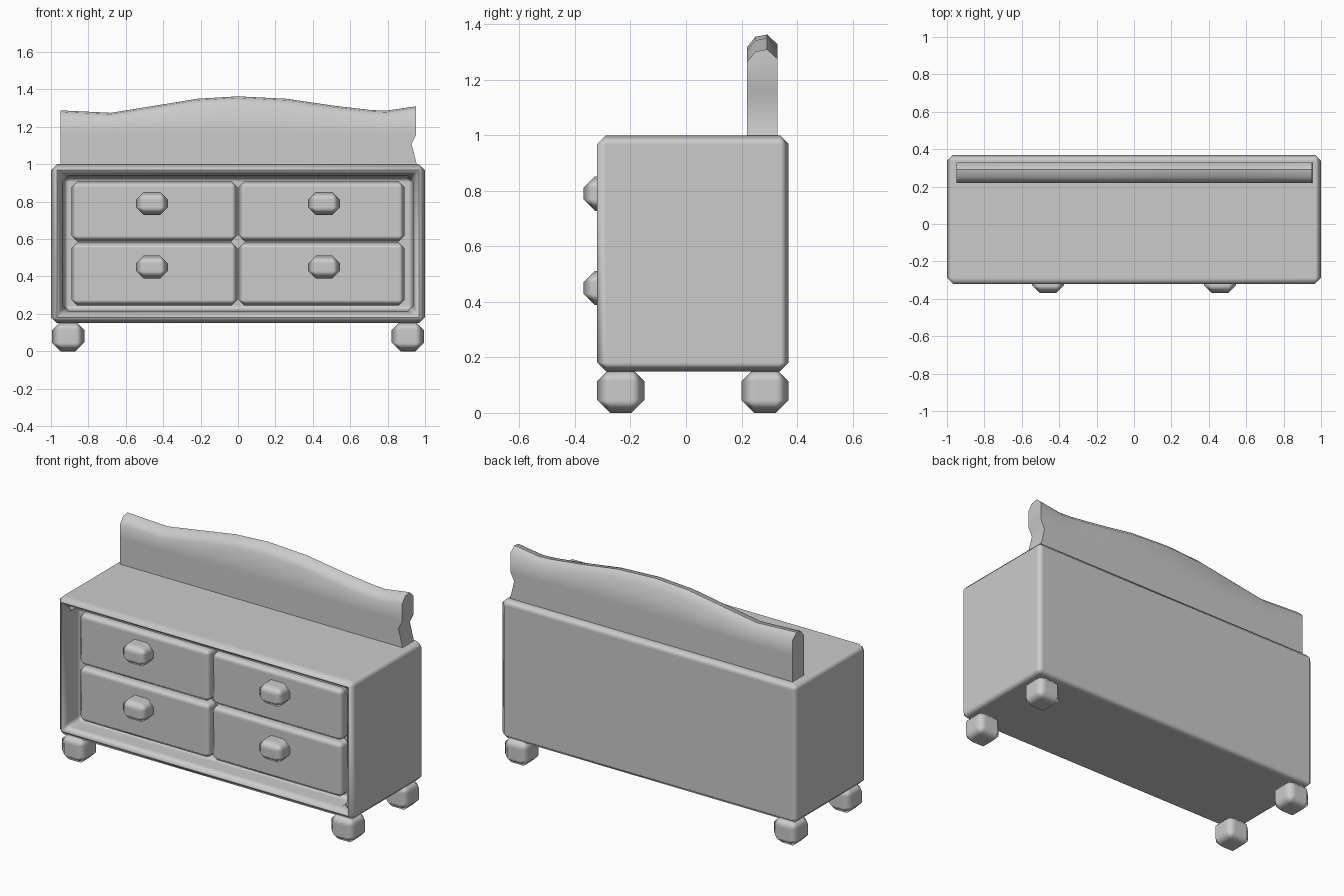
import bpy, bmesh
from mathutils import Vector

if "Cube" in bpy.data.objects:
    bpy.data.objects.remove(bpy.data.objects["Cube"])


def finish(name, bm, bevel=0.0):
    """Turn a bmesh into a smooth-shaded object with chamfered edges."""
    bmesh.ops.recalc_face_normals(bm, faces=bm.faces)
    mesh = bpy.data.meshes.new(name)
    bm.to_mesh(mesh)
    bm.free()
    obj = bpy.data.objects.new(name, mesh)
    bpy.context.collection.objects.link(obj)
    for p in mesh.polygons:
        p.use_smooth = True
    if bevel:
        mod = obj.modifiers.new("chamfer", 'BEVEL')
        mod.width = bevel
        mod.segments = 1
        mod.limit_method = 'ANGLE'
        mod.harden_normals = True
    return obj


def box_mesh(lo, hi):
    """Box between two opposite corners."""
    bm = bmesh.new()
    bmesh.ops.create_cube(bm, size=1)
    lo, hi = Vector(lo), Vector(hi)
    for v in bm.verts:
        v.co = Vector([lo[i] + (v.co[i] + 0.5) * (hi[i] - lo[i]) for i in range(3)])
    return bm


def box(name, lo, hi, bevel):
    return finish(name, box_mesh(lo, hi), bevel)


# Cabinet: box with a framed recess in the front
FRONT, BACK = -0.32, 0.37
bm = box_mesh((-1, FRONT, 0.15), (1, BACK, 1.0))
bm.normal_update()
front = min(bm.faces, key=lambda f: f.calc_center_median().y)
bmesh.ops.inset_region(bm, faces=[front], thickness=0.09)
ext = bmesh.ops.extrude_discrete_faces(bm, faces=[front])
bmesh.ops.translate(bm, verts=ext['faces'][0].verts, vec=(0, 0.13, 0))
finish("cabinet", bm, 0.036)

# Drawers with knobs, mirrored left and right
for row, lo, hi, knob_z in (("upper", 0.588, 0.908, 0.79), ("lower", 0.245, 0.582, 0.45)):
    for side, s in (("left", -1), ("right", 1)):
        xs = sorted((s * 0.004, s * 0.89))
        box(f"{row}_{side}_drawer", (xs[0], -0.275, lo), (xs[1], -0.17, hi), 0.03)
        x = s * 0.46
        box(f"{row}_{side}_knob", (x - 0.085, -0.37, knob_z - 0.062),
            (x + 0.085, -0.235, knob_z + 0.062), 0.042)

# Chunky faceted feet
for end, y in (("front", -0.235), ("back", 0.285)):
    for side, x in (("left", -0.908), ("right", 0.908)):
        box(f"{end}_{side}_foot", (x - 0.086, y - 0.085, 0),
            (x + 0.086, y + 0.085, 0.16), 0.046)

# Wavy backboard: cross-section lofted along x, with a notch in the right end
wave = [(-0.95, 1.288), (-0.68, 1.275), (-0.45, 1.312), (-0.22, 1.35), (0, 1.363),
        (0.26, 1.35), (0.52, 1.312), (0.71, 1.29), (0.79, 1.286), (0.953, 1.31)]
bm = bmesh.new()
rings = []
for i, (x, t) in enumerate(wave):
    notch = i == len(wave) - 1
    levels = [(0.99, 0.005), (1.11, -0.025), (1.16, 0)]
    section = [(0.22, z, d) for z, d in levels]
    section += [(0.22, t - 0.045, 0), (0.25, t - 0.008, 0),
                (0.292, t, 0), (0.33, t - 0.035, 0)]
    section += [(0.33, z, d) for z, d in reversed(levels)]
    rings.append([bm.verts.new((x + (d if notch else 0), y, z)) for y, z, d in section])
n = len(rings[0])
for a, b in zip(rings, rings[1:]):
    for i in range(n):
        j = (i + 1) % n
        bm.faces.new((a[i], a[j], b[j], b[i]))
for ring in (rings[0], rings[-1]):
    for i in range(n // 2 - 1):
        bm.faces.new((ring[i], ring[i + 1], ring[n - 2 - i], ring[n - 1 - i]))
board = finish("backboard", bm)
bpy.ops.object.select_all(action='DESELECT')
board.select_set(True)
bpy.context.view_layer.objects.active = board
bpy.ops.object.shade_smooth_by_angle(angle=0.9)
